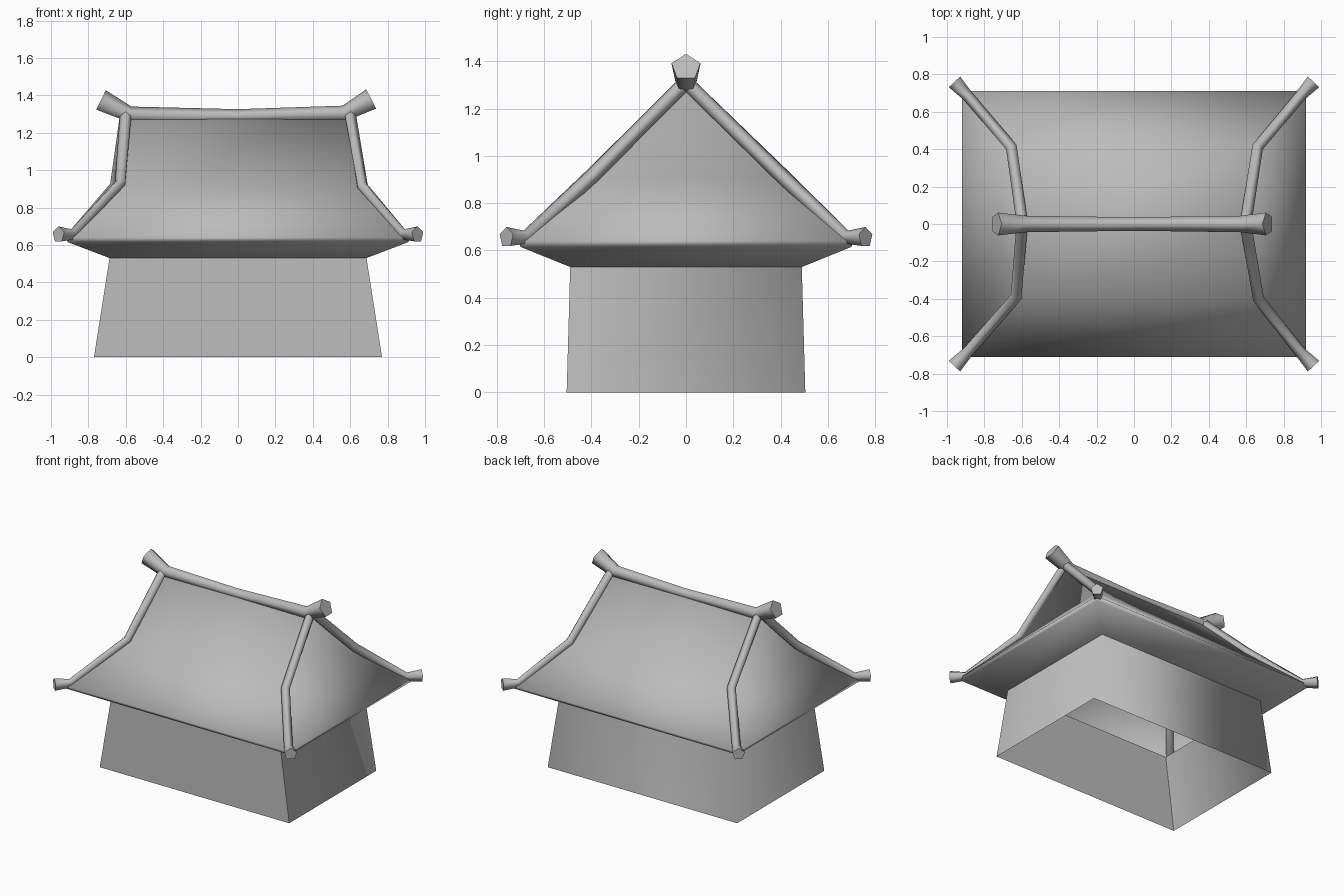
import bpy, bmesh
from mathutils import Vector

cube = bpy.data.objects.get("Cube")
if cube:
    bpy.data.objects.remove(cube, do_unlink=True)

grey = bpy.data.materials.new("plain_grey")
grey.use_nodes = True
grey.diffuse_color = (0.5, 0.5, 0.5, 1)
grey.node_tree.nodes["Principled BSDF"].inputs["Base Color"].default_value = (0.5, 0.5, 0.5, 1)


def loft(name, rings, caps=False, flat=lambda n: False):
    """Skin a stack of closed rings; faces matching the flat rule stay flat."""
    bm = bmesh.new()
    rows = [[bm.verts.new(p) for p in ring] for ring in rings]
    count = len(rows[0])
    for low, high in zip(rows, rows[1:]):
        for i in range(count):
            j = (i + 1) % count
            bm.faces.new((low[i], low[j], high[j], high[i])).smooth = True
    if caps:
        bm.faces.new(rows[0])
        bm.faces.new(rows[-1])
    bmesh.ops.remove_doubles(bm, verts=bm.verts, dist=0.0005)
    bmesh.ops.recalc_face_normals(bm, faces=bm.faces)
    for f in bm.faces:
        if flat(f.normal):
            f.smooth = False
    mesh = bpy.data.meshes.new(name)
    bm.to_mesh(mesh)
    bm.free()
    mesh.materials.append(grey)
    obj = bpy.data.objects.new(name, mesh)
    bpy.context.collection.objects.link(obj)
    return obj


def rect(x, y, z):
    return [(-x, -y, z), (x, -y, z), (x, y, z), (-x, y, z)]


def beam(name, path, radii):
    """Five-sided pole along a path, one corner pointing up."""
    pts = [Vector(p) for p in path]
    rings = []
    for k, (p, r) in enumerate(zip(pts, radii)):
        before = (p - pts[k - 1]).normalized() if k else Vector()
        after = (pts[k + 1] - p).normalized() if k + 1 < len(pts) else Vector()
        tangent = (before + after).normalized()
        side = tangent.cross(Vector((0, 0, 1))).normalized()
        up = side.cross(tangent)
        # Start at the top corner and turn around the path
        ring = []
        spoke = Vector((0, 1))
        for i in range(5):
            ring.append(p + (side * spoke.x + up * spoke.y) * r)
            spoke = Vector((spoke.x * C - spoke.y * S, spoke.x * S + spoke.y * C))
        rings.append(ring)
    return loft(name, rings, caps=True)


import math
C, S = math.cos(math.tau / 5), math.sin(math.tau / 5)

# Walls: open box leaning inward, crisp at the front
loft("walls", [rect(0.77, 0.505, 0), rect(0.687, 0.49, 0.53)],
     flat=lambda n: n.y < -0.7)

# Roof shell: soffit, thin eave edge, flared skirt, steep upper slope, ridge
kinks = [(-0.62, -0.385, 0.92), (0.655, -0.395, 0.905),
         (0.65, 0.405, 0.905), (-0.645, 0.405, 0.91)]
loft("roof", [rect(0.687, 0.49, 0.53), rect(0.91, 0.7, 0.615),
              rect(0.92, 0.712, 0.64), kinks, rect(0.59, 0, 1.3)])

# Ridge pole with raised, flared ends
beam("ridge_pole",
     [(-0.735, 0, 1.37), (-0.58, 0, 1.295), (0, 0, 1.288), (0.57, 0, 1.3), (0.715, 0, 1.375)],
     [0.064, 0.046, 0.038, 0.046, 0.064])

# Hip poles over the four roof corners
names = ["front_right", "front_left", "back_left", "back_right"]
for label, (kx, ky, kz) in zip(names, kinks):
    sx, sy = math.copysign(1, kx), math.copysign(1, ky)
    beam(label + "_hip_pole",
         [(sx * 0.6, sy * 0.02, 1.29), (kx + sx * 0.008, ky, kz + 0.01),
          (sx * 0.885, sy * 0.68, 0.655), (sx * 0.96, sy * 0.76, 0.655)],
         [0.032, 0.032, 0.031, 0.044])
